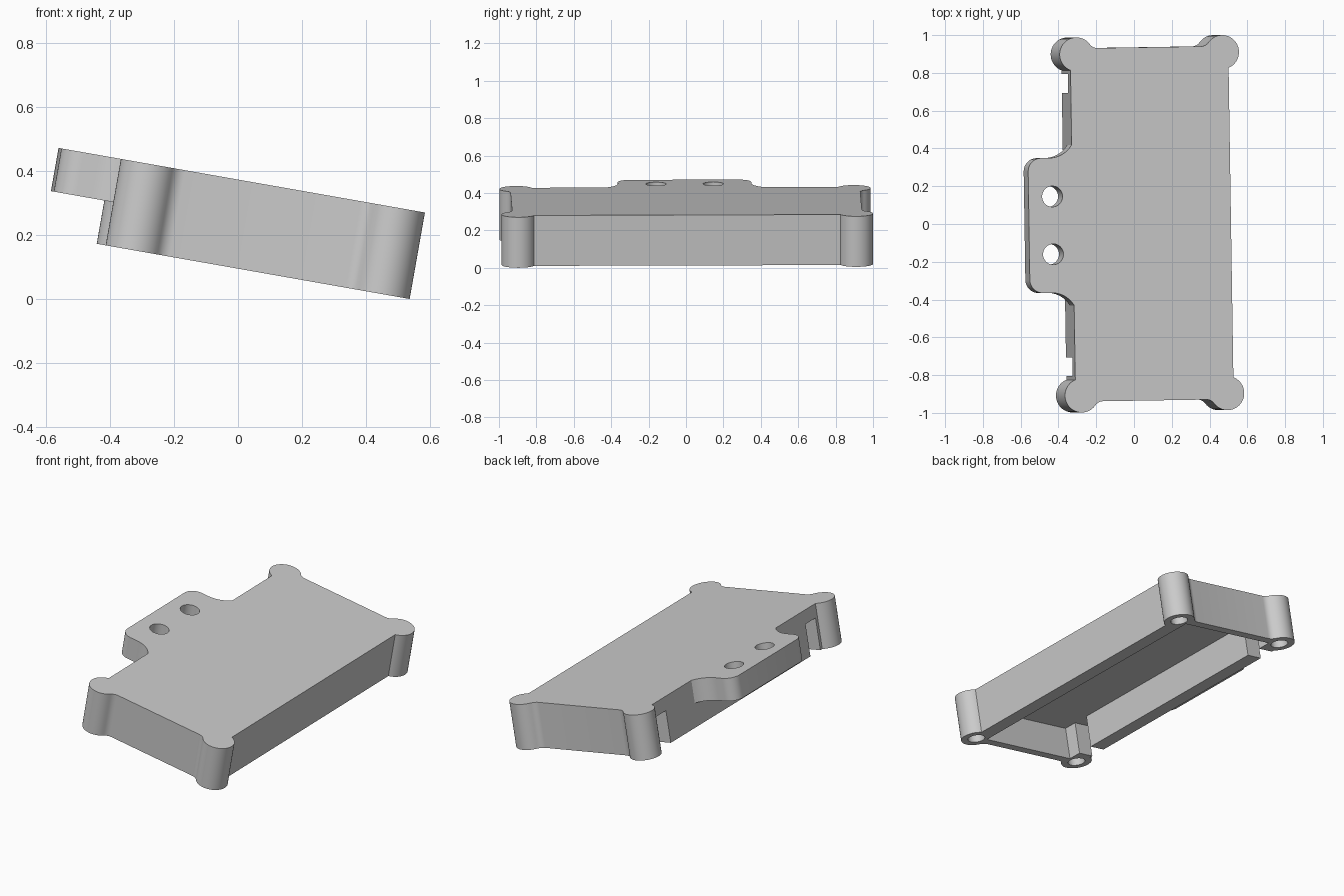
import bpy
import bmesh
from math import acos, asin, atan2, cos, pi, radians, sin, sqrt
from mathutils import Matrix

if "Cube" in bpy.data.objects:
    bpy.data.objects.remove(bpy.data.objects["Cube"], do_unlink=True)

# Main sizes; the top of the cover lies at height zero while building
HALF_X, HALF_Y, HEIGHT = 0.425, 0.935, 0.274
SIDE_WALL, END_WALL, ROOF = 0.1, 0.05, 0.08
POST_X, POST_Y, POST_R = 0.392, 0.903, 0.09
FILLET = 0.05
QUADRANTS = [(1, 1), (-1, 1), (-1, -1), (1, -1)]

grey = bpy.data.materials.new("plain_grey")
grey.use_nodes = True
colour = (0.6, 0.6, 0.6, 1)
grey.diffuse_color = colour
grey.node_tree.nodes["Principled BSDF"].inputs["Base Color"].default_value = colour


def arc(cx, cy, r, a0, a1, n):
    angles = [a0 + (a1 - a0) * i / n for i in range(n + 1)]
    return [(cx + r * cos(a), cy + r * sin(a)) for a in angles]


def circle(cx, cy, r, n=40):
    return arc(cx, cy, r, 0, 2 * pi, n)[:-1]


def rectangle(x0, x1, y0, y1):
    return [(x0, y0), (x1, y0), (x1, y1), (x0, y1)]


def four_corners(points):
    """Repeat one corner's outline in all quadrants, anticlockwise."""
    outline = []
    for sx, sy in QUADRANTS:
        part = [(sx * x, sy * y) for x, y in points]
        outline += part if sx * sy > 0 else part[::-1]
    return outline


def prism(name, points, z0, z1):
    bm = bmesh.new()
    face = bm.faces.new([bm.verts.new((x, y, z0)) for x, y in points])
    top = bmesh.ops.extrude_face_region(bm, geom=[face])["geom"]
    verts = [v for v in top if isinstance(v, bmesh.types.BMVert)]
    bmesh.ops.translate(bm, verts=verts, vec=(0, 0, z1 - z0))
    bmesh.ops.recalc_face_normals(bm, faces=bm.faces)
    mesh = bpy.data.meshes.new(name)
    bm.to_mesh(mesh)
    bm.free()
    mesh.materials.append(grey)
    obj = bpy.data.objects.new(name, mesh)
    bpy.context.collection.objects.link(obj)
    return obj


def combine(target, tool, operation):
    mod = target.modifiers.new(tool.name, "BOOLEAN")
    mod.operation, mod.solver, mod.object = operation, "EXACT", tool
    bpy.context.view_layer.objects.active = target
    bpy.ops.object.modifier_apply(modifier=mod.name)
    bpy.data.objects.remove(tool, do_unlink=True)


# Cover body: rectangle with round posts, blended into the short sides
reach = sqrt((POST_R + FILLET) ** 2 - (HALF_Y + FILLET - POST_Y) ** 2)
start = -acos((HALF_X - POST_X) / POST_R)
end = atan2(HALF_Y + FILLET - POST_Y, -reach)
corner = arc(POST_X, POST_Y, POST_R, start, end, 28)
corner += arc(POST_X - reach, HALF_Y + FILLET, FILLET, end - pi, -pi / 2, 6)[1:]
cover = prism("cover", four_corners(corner), -HEIGHT, 0)

# Mounting tab with rounded corners and flared roots
TAB_X, TAB_Y, ROUND = -0.661, 0.357, 0.07
FLARE, SPREAD = 0.14, 0.12
flare_end = asin(SPREAD / FLARE) - pi / 2
flare = arc(-HALF_X - SPREAD, TAB_Y + FLARE, FLARE, flare_end, -pi / 2, 10)
half = [(-HALF_X + 0.02, flare[0][1])] + flare
half += arc(TAB_X + ROUND, TAB_Y - ROUND, ROUND, pi / 2, pi, 10)
tab_outline = half + [(x, -y) for x, y in reversed(half)]
combine(cover, prism("tab", tab_outline, -HEIGHT / 2, 0), "UNION")

# Rectangular hollow in the underside
in_x, in_y = HALF_X - SIDE_WALL, HALF_Y - END_WALL
pocket = rectangle(-in_x, in_x, -in_y, in_y)
combine(cover, prism("cavity", pocket, -HEIGHT - 0.1, -ROOF), "DIFFERENCE")

# Slots beside the posts and holes through the tab
for side in (1, -1):
    y0, y1 = sorted((side * 0.70, side * 0.80))
    slot = rectangle(-HALF_X - 0.1, -in_x + 0.02, y0, y1)
    combine(cover, prism("slot", slot, -HEIGHT - 0.1, -ROOF), "DIFFERENCE")
    hole = circle(-0.533, side * 0.153, 0.055)
    combine(cover, prism("tab_hole", hole, -HEIGHT, 0.1), "DIFFERENCE")

# Screw holes in the feet of the posts
for sx, sy in QUADRANTS:
    hole = circle(sx * POST_X, sy * POST_Y, 0.05, 32)
    combine(cover, prism("screw_hole", hole, -HEIGHT - 0.1, -ROOF), "DIFFERENCE")

# Tilt the finished cover and set it on the ground
place = (Matrix.Translation((0, 0.001, 0.372))
         @ Matrix.Rotation(radians(10), 4, "Y")
         @ Matrix.Translation((0.0965, 0, 0))
         @ Matrix.Rotation(radians(0.9), 4, "Z"))
cover.data.transform(place)
low = min(v.co.z for v in cover.data.vertices)
cover.data.transform(Matrix.Translation((0, 0, -low)))

bpy.ops.object.select_all(action="DESELECT")
cover.select_set(True)
bpy.context.view_layer.objects.active = cover
bpy.ops.object.shade_smooth_by_angle(angle=radians(30))
